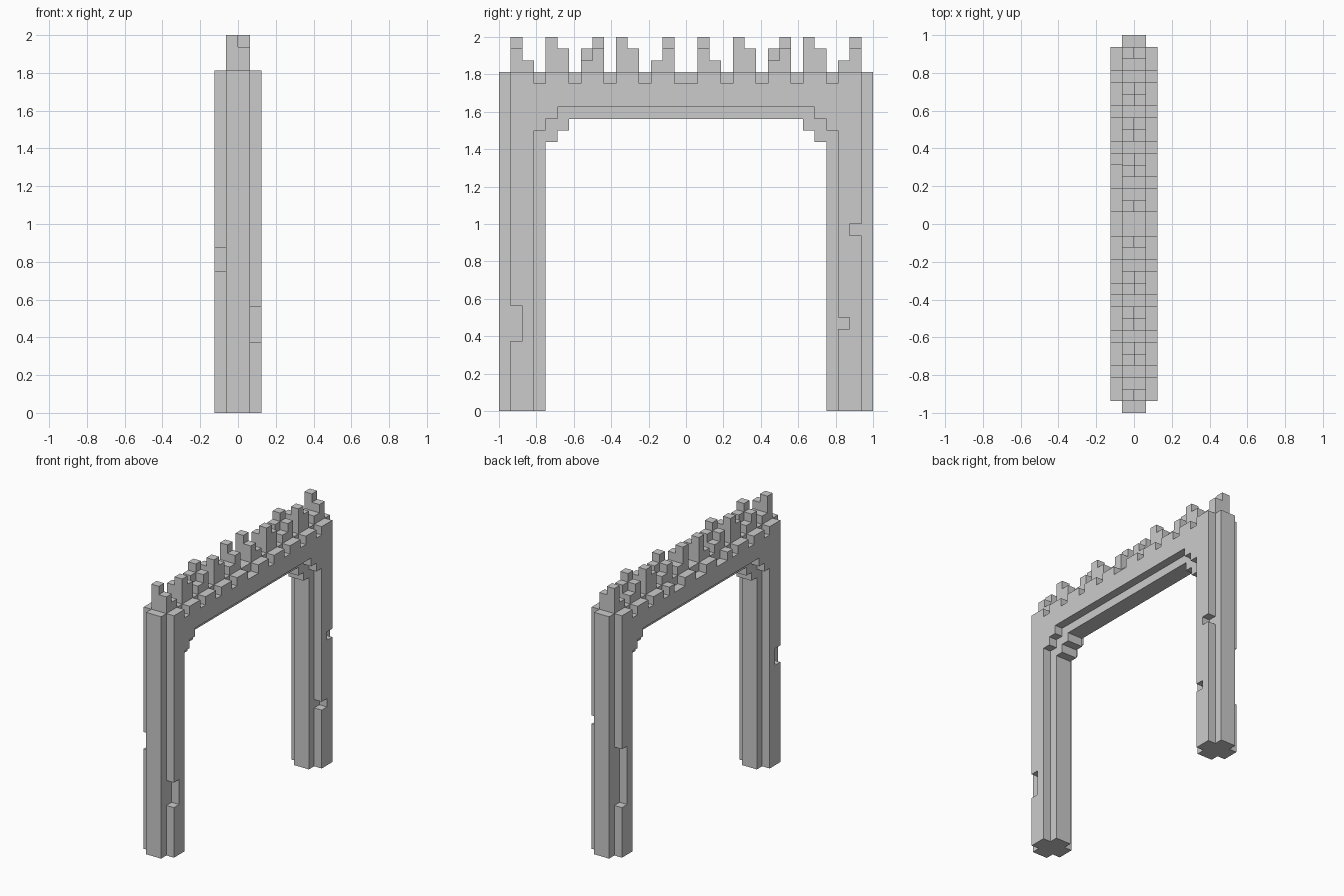
import bpy, bmesh
from mathutils import Vector

if "Cube" in bpy.data.objects:
    bpy.data.objects.remove(bpy.data.objects["Cube"])

U = 1 / 16            # block size
TOP = 29              # wall top, in blocks

def box(x0, x1, y0, y1, z0, z1):
    return {(x, y, z) for x in range(x0, x1) for y in range(y0, y1) for z in range(z0, z1)}

def arch(x0, x1, inset, bottoms, lintel):
    """Wall with a stepped opening, mirrored in y; bottoms = underside per block from the outer edge."""
    cells = box(x0, x1, inset + len(bottoms), 32 - inset - len(bottoms), lintel, TOP)
    for n, b in enumerate(bottoms):
        y = inset + n
        cells |= box(x0, x1, y, y + 1, b, TOP) | box(x0, x1, 31 - y, 32 - y, b, TOP)
    return cells

# Core frame, two blocks thick
frame = arch(1, 3, 0, [0, 0, 0, 0, 23, 24], 25)

# Outer facings with crenels along the top and chipped corners
left = arch(0, 1, 1, [0, 0, 24, 25], 26)
right = arch(3, 4, 1, [0, 0, 24, 25], 26)
crenels = [3, 6, 9, 12, 15, 16, 19, 22, 25, 28]
for y in crenels:
    right -= box(3, 4, y, y + 1, 28, 29)
for y in crenels + [11, 20]:
    left -= box(0, 1, y, y + 1, 28, 29)
left -= box(0, 1, 1, 2, 12, 14) | box(0, 1, 30, 31, 6, 13)
right -= box(3, 4, 1, 2, 6, 9) | box(3, 4, 30, 31, 15, 16) | box(3, 4, 29, 30, 7, 8)

# Jagged crest: peak row, its step row, heights (left column, right column) of each
crest = set()
def tooth(peak, step, hp, hs):
    for y, hh in ((peak, hp), (step, hs)):
        for x, h in zip((1, 2), hh):
            crest.update(box(x, x + 1, y, y + 1, TOP, h))

for p, s in ((1, 2), (14, 13), (17, 18), (30, 29)):
    tooth(p, s, (32, 31), (30, 30))
for p, s in ((8, 7), (24, 23)):
    tooth(p, s, (32, 31), (31, 30))
for p, s in ((4, 5), (10, 11), (20, 21), (26, 27)):
    tooth(p, s, (31, 32), (30, 31))

parts = {"arch_frame": frame, "left_facing": left, "right_facing": right, "crest": crest}
solid = set().union(*parts.values())

def skin(name, cells):
    """Mesh only the exposed block faces, then merge flat areas."""
    bm = bmesh.new()
    for c in cells:
        for a in range(3):
            for s in (0, 1):
                n = list(c)
                n[a] += 2 * s - 1
                if tuple(n) in solid:
                    continue
                b, d = (a + 1) % 3, (a + 2) % 3
                quad = []
                for ub, ud in ((0, 0), (1, 0), (1, 1), (0, 1)):
                    p = Vector(c)
                    p[a] += s
                    p[b] += ub
                    p[d] += ud
                    quad.append(bm.verts.new((p - Vector((2, 16, 0))) * U))
                bm.faces.new(quad if s else quad[::-1])
    bmesh.ops.remove_doubles(bm, verts=bm.verts[:], dist=1e-4)
    bmesh.ops.dissolve_limit(bm, angle_limit=0.01, verts=bm.verts[:], edges=bm.edges[:])
    me = bpy.data.meshes.new(name)
    bm.to_mesh(me)
    bm.free()
    bpy.context.collection.objects.link(bpy.data.objects.new(name, me))

for name, cells in parts.items():
    skin(name, cells)
